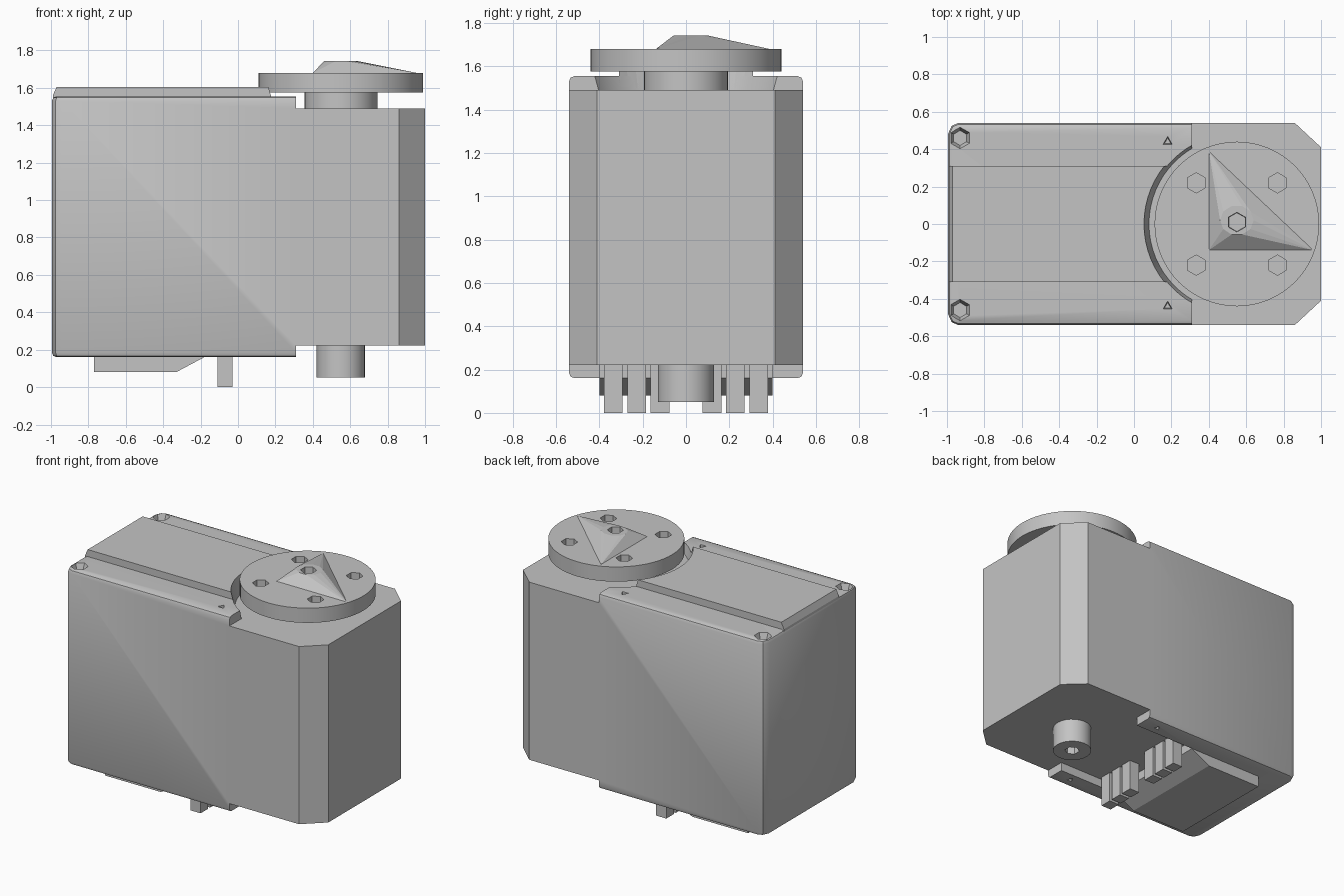
import bpy, bmesh, math
from mathutils import Matrix, Vector

cube = bpy.data.objects.get("Cube")
if cube:
    bpy.data.objects.remove(cube, do_unlink=True)

grey = bpy.data.materials.new("plain grey")
grey.use_nodes = True
grey.diffuse_color = (0.55, 0.55, 0.55, 1)
grey.node_tree.nodes["Principled BSDF"].inputs["Base Color"].default_value = (0.55, 0.55, 0.55, 1)


def finish(name, bm):
    bmesh.ops.recalc_face_normals(bm, faces=bm.faces)
    mesh = bpy.data.meshes.new(name)
    bm.to_mesh(mesh)
    bm.free()
    mesh.materials.append(grey)
    obj = bpy.data.objects.new(name, mesh)
    bpy.context.collection.objects.link(obj)
    return obj


def box(name, x, y, z):
    bm = bmesh.new()
    bmesh.ops.create_cube(bm, size=1)
    for v in bm.verts:
        v.co = Vector([(r[0] + r[1]) / 2 + c * (r[1] - r[0]) for r, c in zip((x, y, z), v.co)])
    return finish(name, bm)


def cone(name, x, y, z0, z1, r0, r1, sides=64):
    bm = bmesh.new()
    bmesh.ops.create_cone(bm, cap_ends=True, segments=sides, radius1=r0, radius2=r1,
                          depth=z1 - z0, matrix=Matrix.Translation((x, y, (z0 + z1) / 2)))
    return finish(name, bm)


def prism(name, points, depth, rim=0):
    # extrude a planar outline, with an optional bevel round both end caps
    bm = bmesh.new()
    face = bm.faces.new([bm.verts.new(p) for p in points])
    new = bmesh.ops.extrude_face_region(bm, geom=[face])["geom"]
    bmesh.ops.translate(bm, vec=depth, verts=[g for g in new if isinstance(g, bmesh.types.BMVert)])
    if rim:
        edges = [e for e in bm.edges if abs(e.verts[0].co.z - e.verts[1].co.z) < 0.001]
        bmesh.ops.bevel(bm, geom=edges, offset=rim, segments=2, affect='EDGES', profile=0.5)
    return finish(name, bm)


def cut(obj, *cutters):
    for c in cutters:
        c.hide_render = True
        mod = obj.modifiers.new("cut", 'BOOLEAN')
        mod.operation = 'DIFFERENCE'
        mod.solver = 'EXACT'
        mod.object = c
        bpy.context.view_layer.objects.active = obj
        bpy.ops.object.modifier_apply(modifier=mod.name)
        bpy.data.objects.remove(c, do_unlink=True)


def smooth(obj):
    bpy.ops.object.select_all(action='DESELECT')
    obj.select_set(True)
    bpy.context.view_layer.objects.active = obj
    bpy.ops.object.shade_smooth_by_angle(angle=math.radians(30))


SX = 0.55  # shaft position
W = 0.54   # half width


def disc_recess():
    return cone("recess_cutter", SX, 0, 1.49, 1.64, 0.47, 0.505)


# Case: chamfered at the shaft end, softly rounded at the other
half = [(1, 0.41), (0.86, W), (-0.94, W), (-0.975, 0.525), (-0.995, 0.48)]
outline = half + [(x, -y) for x, y in reversed(half)]
case = prism("case", [(x, y, 0.16) for x, y in outline], (0, 0, 1.395), 0.025)
cut(case,
    box("top_cutter", (0.31, 1.2), (-1, 1), (1.49, 2)),
    disc_recess(),
    box("bottom_cutter", (0.31, 1.2), (-1, 1), (-1, 0.222)),
    box("pin_bay_cutter", (-0.18, 0.5), (-0.4, 0.4), (-1, 0.222)))
# Screw pockets and small dimples in the rails
for s in (-1, 1):
    cut(case,
        cone("pocket", -0.93, s * 0.46, 1.51, 1.6, 0.04, 0.075, 6),
        cone("dimple", 0.18, s * 0.44, 1.51, 1.6, 0.02, 0.035, 3),
        cone("dimple", 0.18, s * 0.46, 0.1, 0.2, 0.03, 0.02, 3))
smooth(case)

# Raised lid, hollowed round the disc
lid = prism("lid", [(-0.99, -0.31, 1.5), (-0.99, -0.31, 1.56), (-0.97, -0.31, 1.605),
                    (0.4, -0.31, 1.605), (0.4, -0.31, 1.5)], (0, 0.62, 0))
cut(lid, disc_recess())

# Wedge shaped cable cover underneath
prism("cable_cover", [(-0.77, -0.4, 0.17), (-0.77, -0.4, 0.08), (-0.33, -0.4, 0.08),
                      (-0.18, -0.4, 0.16), (-0.18, -0.4, 0.17)], (0, 0.8, 0))

# Output shaft and disc horn with four screw holes
smooth(cone("output_shaft", SX, 0, 1.48, 1.59, 0.195, 0.195, 32))
horn = cone("disc_horn", SX, 0, 1.575, 1.68, 0.44, 0.44)
for sx in (-1, 1):
    for sy in (-1, 1):
        cut(horn, cone("screw_hole", SX + sx * 0.217, sy * 0.22, 1.5, 1.8, 0.054, 0.054, 6))
smooth(horn)

# Faceted hub with swept fins
bm = bmesh.new()
for p in ((0.4, -0.14), (0.96, -0.14), (0.4, 0.39)):
    bm.verts.new((*p, 1.679))
for i in range(10):
    a = math.tau * i / 10
    bm.verts.new((SX + 0.09 * math.cos(a), 0.02 + 0.08 * math.sin(a), 1.743))
bmesh.ops.convex_hull(bm, input=bm.verts)
hub = finish("hub", bm)
cut(hub, cone("hub_hole", SX, 0.01, 1.69, 1.8, 0.05, 0.055, 6))

# Lower pivot boss
boss = cone("pivot_boss", SX, 0, 0.05, 0.23, 0.13, 0.13, 24)
cut(boss, cone("boss_hole", SX, 0, 0, 0.12, 0.05, 0.05, 6))
smooth(boss)

# Two rows of connector pins
for s, side in ((-1, "right"), (1, "left")):
    for i in range(3):
        y = s * (0.12 + 0.108 * i)
        box(f"{side}_pin_{i + 1}", (-0.11, -0.03), (y - 0.043, y + 0.043), (0, 0.23))
